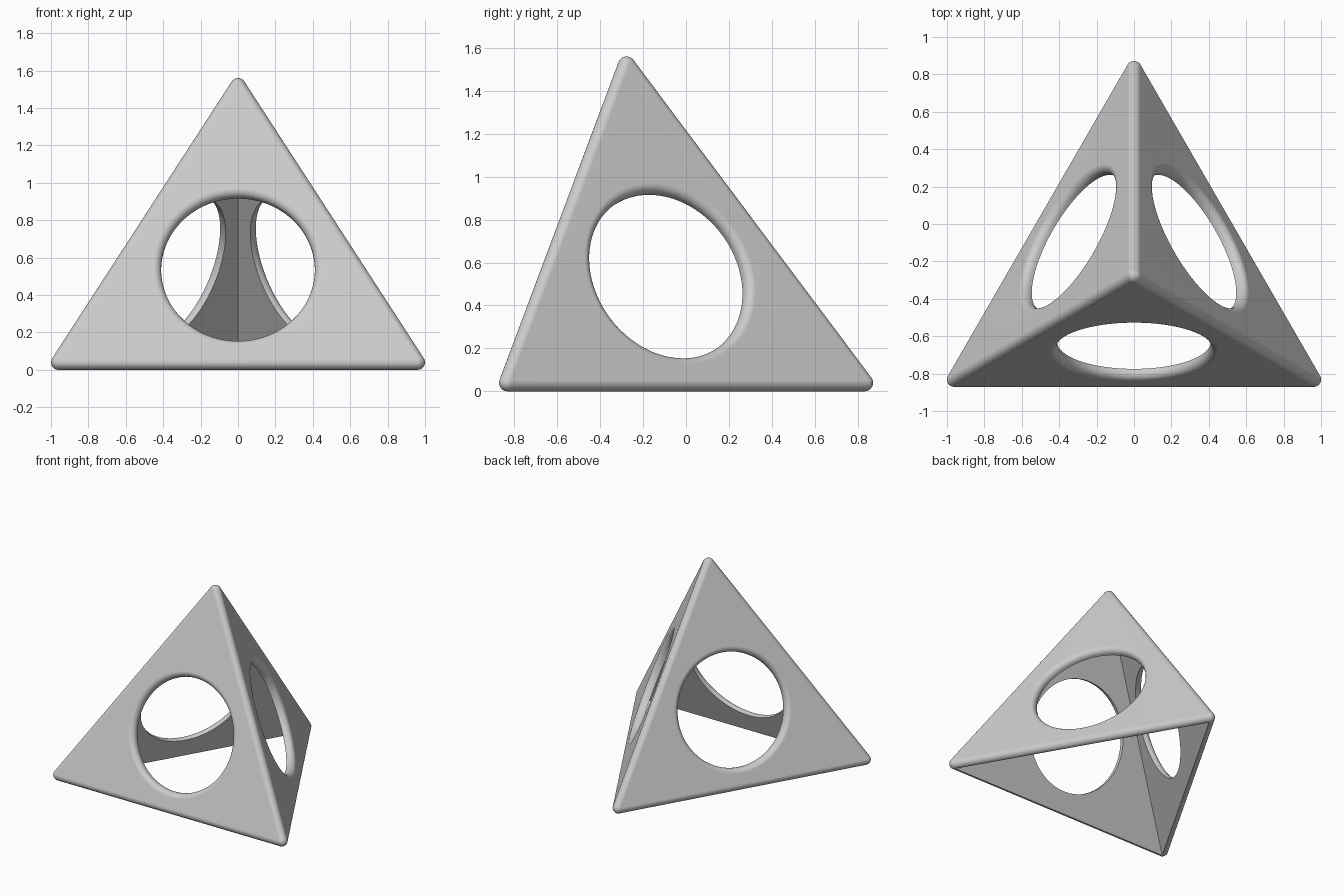
import bpy, bmesh, math
from mathutils import Vector, Matrix

cube = bpy.data.objects.get("Cube")
if cube:
    bpy.data.objects.remove(cube, do_unlink=True)

EDGE, HEIGHT, ROUND = 1.92, 1.48, 0.04       # pyramid through the rounding centres
APOTHEM = EDGE / (2 * math.sqrt(3))
AXIS = Vector((0, -0.277, 0))
APEX_Z = ROUND + HEIGHT
WALL, HOLE_R, HOLE_Z = 0.056, 0.411, 0.55
TILT = math.atan2(APOTHEM, HEIGHT)           # lean of the side faces
SEGMENTS, ARC_STEPS = 96, 8


def spin_z(i):
    return Matrix.Translation(AXIS) @ Matrix.Rotation(i * math.tau / 3, 4, "Z")


bm = bmesh.new()

# Rounded outside: hull around a small sphere at each corner
corners = [spin_z(i) @ Vector((0, 2 * APOTHEM, ROUND)) for i in range(3)]
corners.append(AXIS + Vector((0, 0, APEX_Z)))
for c in corners:
    bmesh.ops.create_icosphere(bm, subdivisions=4, radius=ROUND, matrix=Matrix.Translation(c))
hull = bmesh.ops.convex_hull(bm, input=bm.verts)
inside = {g for g in hull["geom_interior"] + hull["geom_unused"] if isinstance(g, bmesh.types.BMVert)}
bmesh.ops.delete(bm, geom=list(inside), context="VERTS")
bmesh.ops.dissolve_limit(bm, angle_limit=0.005, verts=bm.verts, edges=bm.edges)
bmesh.ops.recalc_face_normals(bm, faces=bm.faces)

# Open the four flat faces, keeping their outlines
flats = sorted(bm.faces, key=lambda f: f.calc_area())[-4:]
outlines = [(f.normal.copy(), list(f.edges)) for f in flats]
bmesh.ops.delete(bm, geom=flats, context="FACES_ONLY")


def outline_facing(direction):
    return max(outlines, key=lambda o: o[0].dot(direction))[1]


# Cavity outline: sharp inner pyramid, open through the floor
tip_z = APEX_Z - (WALL - ROUND) / math.sin(TILT)
tip = bm.verts.new(AXIS + Vector((0, 0, tip_z)))
feet = [bm.verts.new(spin_z(i) @ Vector((0, 2 * math.tan(TILT) * tip_z, 0))) for i in range(3)]
ribs = [bm.edges.new((foot, tip)) for foot in feet]
sills = [bm.edges.new((feet[i], feet[(i + 1) % 3])) for i in range(3)]

# Hole profile (radius, height): outer fillet, then a short straight wall
profile = []
for k in range(ARC_STEPS + 1):
    a = math.pi / 2 * (1 - k / ARC_STEPS)
    profile.append((HOLE_R + ROUND * (1 - math.cos(a)), ROUND * (math.sin(a) - 1)))
profile.append((HOLE_R, -WALL))

front = Vector((0, -math.cos(TILT), math.sin(TILT)))
outer_tip = APEX_Z + ROUND / math.sin(TILT)
centre = Vector((0, -math.tan(TILT) * (outer_tip - HOLE_Z), HOLE_Z))
aim = Matrix.Translation(centre) @ front.to_track_quat("Z", "Y").to_matrix().to_4x4()

# Three sides: hole wall, outer face and inner face
for i in range(3):
    place = spin_z(i) @ aim
    normal = Matrix.Rotation(i * math.tau / 3, 3, "Z") @ front
    rings = []
    for r, h in profile:
        angles = [math.tau * s / SEGMENTS for s in range(SEGMENTS)]
        rings.append([bm.verts.new(place @ Vector((r * math.cos(t), r * math.sin(t), h))) for t in angles])
    for upper, lower in zip(rings, rings[1:]):
        for s in range(SEGMENTS):
            n = (s + 1) % SEGMENTS
            bm.faces.new((upper[s], upper[n], lower[n], lower[s]))
    rim, lip = ([bm.edges.get((ring[s - 1], ring[s])) for s in range(SEGMENTS)]
                for ring in (rings[0], rings[-1]))
    bmesh.ops.triangle_fill(bm, use_beauty=True, edges=outline_facing(normal) + rim, normal=normal)
    j = (i + 1) % 3                          # the side between feet j and j + 1 faces this way
    inner = [sills[j], ribs[j], ribs[(j + 1) % 3]]
    bmesh.ops.triangle_fill(bm, use_beauty=True, edges=inner + lip, normal=-normal)

# Narrow floor strip between the outer rounding and the cavity
bmesh.ops.bridge_loops(bm, edges=outline_facing(Vector((0, 0, -1))) + sills)
bmesh.ops.recalc_face_normals(bm, faces=bm.faces)

mesh = bpy.data.meshes.new("hollow_pyramid")
bm.to_mesh(mesh)
bm.free()
shell = bpy.data.objects.new("hollow_pyramid", mesh)
bpy.context.collection.objects.link(shell)

grey = bpy.data.materials.new("plain grey")
grey.use_nodes = True
grey.diffuse_color = (0.6, 0.6, 0.6, 1)
grey.node_tree.nodes["Principled BSDF"].inputs["Base Color"].default_value = (0.6, 0.6, 0.6, 1)
mesh.materials.append(grey)

# Smooth fillets, crisp inner edges, flat faces
bpy.ops.object.select_all(action="DESELECT")
shell.select_set(True)
bpy.context.view_layer.objects.active = shell
bpy.ops.object.shade_smooth_by_angle(angle=math.radians(32))
weighted = shell.modifiers.new("flat_face_normals", "WEIGHTED_NORMAL")
weighted.keep_sharp = True
